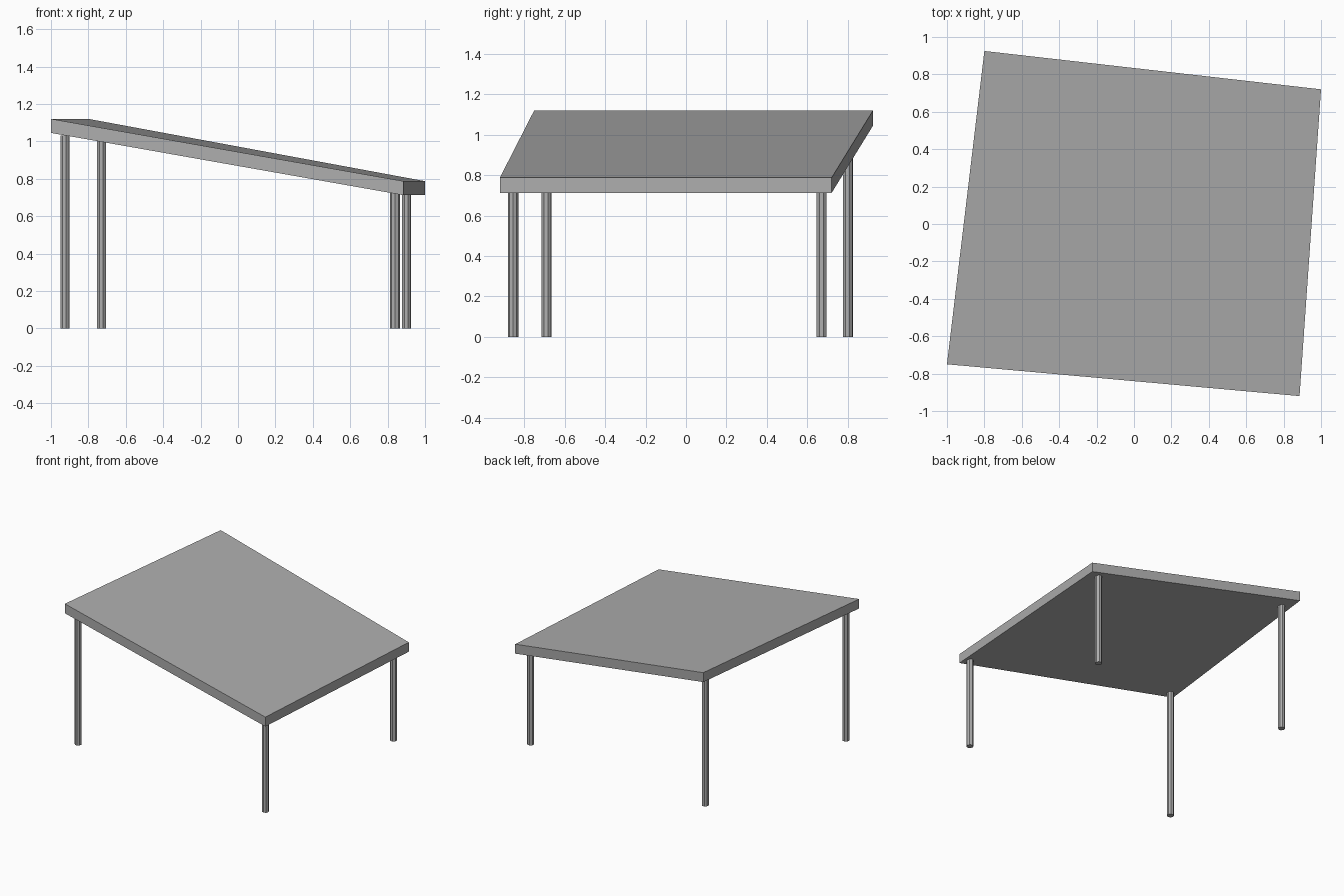
import bpy, bmesh, math

cube = bpy.data.objects.get("Cube")
if cube:
    bpy.data.objects.remove(cube)

# One plain grey for the whole table
GREY = (0.42, 0.42, 0.42, 1)
grey = bpy.data.materials.new("grey")
grey.use_nodes = True
grey.diffuse_color = GREY
grey.node_tree.nodes["Principled BSDF"].inputs["Base Color"].default_value = GREY


def finish(bm, name):
    bmesh.ops.recalc_face_normals(bm, faces=bm.faces)
    mesh = bpy.data.meshes.new(name)
    bm.to_mesh(mesh)
    bm.free()
    mesh.materials.append(grey)
    obj = bpy.data.objects.new(name, mesh)
    bpy.context.collection.objects.link(obj)
    return obj


# Sloping slab: an uneven four-cornered outline, pushed down to its thickness
THICK = 0.075
corners = [(-1, -0.75, 1.12), (0.885, -0.92, 0.787),
           (1, 0.72, 0.787), (-0.8, 0.925, 1.12)]
bm = bmesh.new()
top = bm.faces.new([bm.verts.new(c) for c in corners])
ext = bmesh.ops.extrude_face_region(bm, geom=[top], use_keep_orig=True)
low = [v for v in ext["geom"] if isinstance(v, bmesh.types.BMVert)]
bmesh.ops.translate(bm, verts=low, vec=(0, 0, -THICK))
finish(bm, "table_top")


# Thin octagonal legs, each reaching just up to the slab
def leg(name, x, y, height, turn):
    bm = bmesh.new()
    bmesh.ops.create_cone(bm, cap_ends=True, segments=8, radius1=0.026,
                          radius2=0.026, depth=height)
    obj = finish(bm, name)
    obj.location = (x, y, height / 2)
    obj.rotation_euler.z = math.radians(turn)


leg("front_right_leg", -0.925, -0.69, 1.03, 15)
leg("front_left_leg", 0.84, -0.855, 0.745, 0)
leg("back_left_leg", 0.9, 0.67, 0.735, 20)
leg("back_right_leg", -0.73, 0.8, 1.03, 20)
